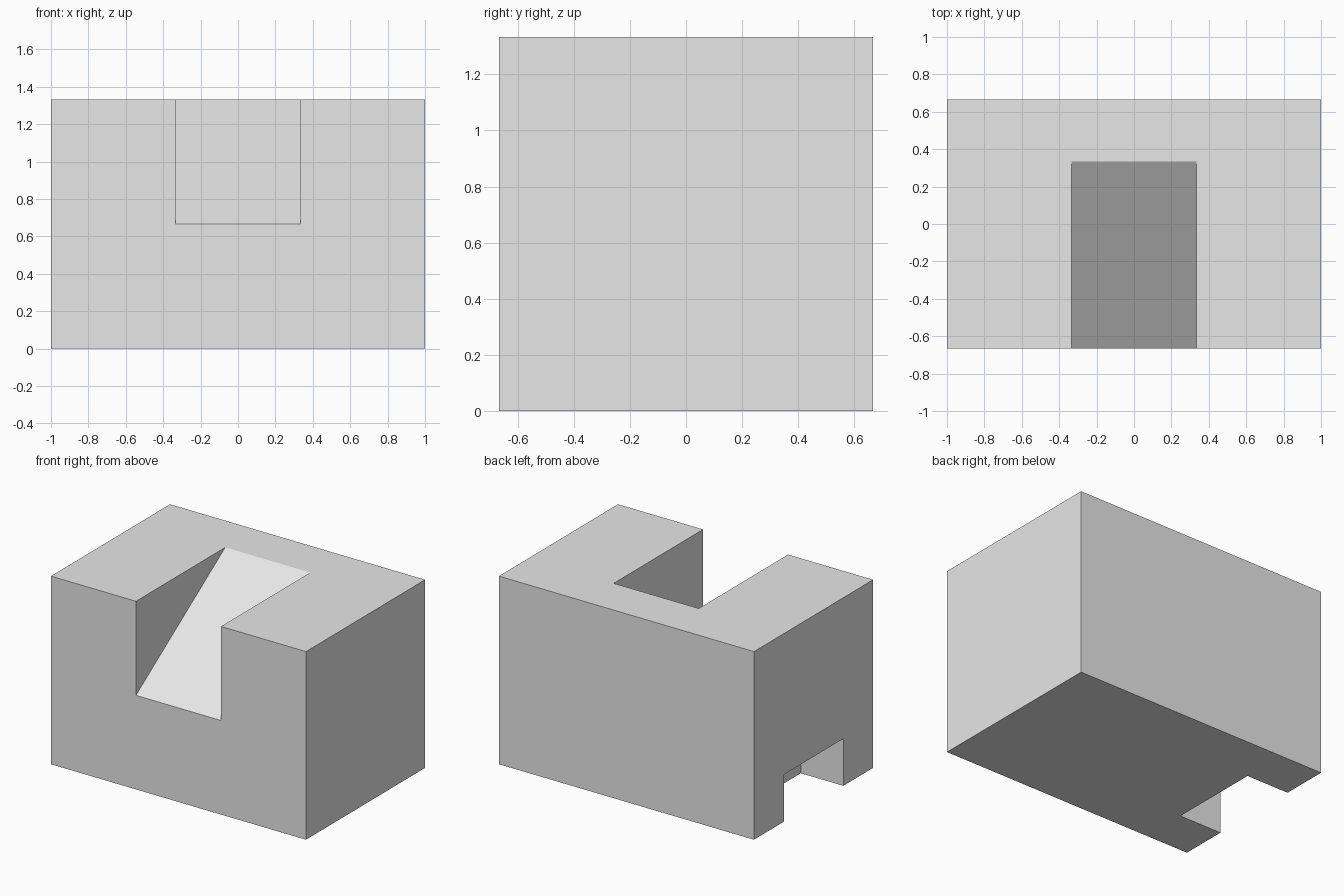
import bpy
import bmesh

cube = bpy.data.objects.get("Cube")
if cube:
    bpy.data.objects.remove(cube, do_unlink=True)

T = 1 / 3  # grid module: the block is 6 x 4 x 4 modules

grey = bpy.data.materials.new("light_grey")
grey.use_nodes = True
grey.diffuse_color = (0.8, 0.8, 0.8, 1)
grey.node_tree.nodes["Principled BSDF"].inputs["Base Color"].default_value = (0.8, 0.8, 0.8, 1)


def prism(name, profile, x0, x1):
    """Extrude a (y, z) profile, in modules, from x0 to x1."""
    bm = bmesh.new()
    face = bm.faces.new([bm.verts.new((x0 * T, y * T, z * T)) for y, z in profile])
    ext = bmesh.ops.extrude_face_region(bm, geom=[face])
    moved = [v for v in ext["geom"] if isinstance(v, bmesh.types.BMVert)]
    bmesh.ops.translate(bm, verts=moved, vec=((x1 - x0) * T, 0, 0))
    bmesh.ops.recalc_face_normals(bm, faces=bm.faces)
    mesh = bpy.data.meshes.new(name)
    bm.to_mesh(mesh)
    bm.free()
    mesh.materials.append(grey)
    obj = bpy.data.objects.new(name, mesh)
    bpy.context.collection.objects.link(obj)
    return obj


def rect(y0, y1, z0, z1):
    return [(y0, z0), (y1, z0), (y1, z1), (y0, z1)]


# Main block
block = prism("block", rect(-2, 2, 0, 4), -3, 3)

# Sloped channel: rises from mid-height at the front to the top; overshoots outside
ramp_cutter = prism("ramp_cutter", [(1, 4), (1, 5), (-3, 5), (-3, 2), (-2, 2)], -1, 1)

# Square notch under the right end
notch_cutter = prism("notch_cutter", rect(-1, 1, -1, 1), -4, -2)

for cutter in (ramp_cutter, notch_cutter):
    mod = block.modifiers.new(cutter.name, "BOOLEAN")
    mod.operation = "DIFFERENCE"
    mod.solver = "EXACT"
    mod.object = cutter

# Bake the cuts, then drop the cutters
bpy.context.view_layer.update()
evaluated = block.evaluated_get(bpy.context.evaluated_depsgraph_get())
baked = bpy.data.meshes.new_from_object(evaluated)
block.modifiers.clear()
block.data = baked
for cutter in (ramp_cutter, notch_cutter):
    bpy.data.objects.remove(cutter, do_unlink=True)
